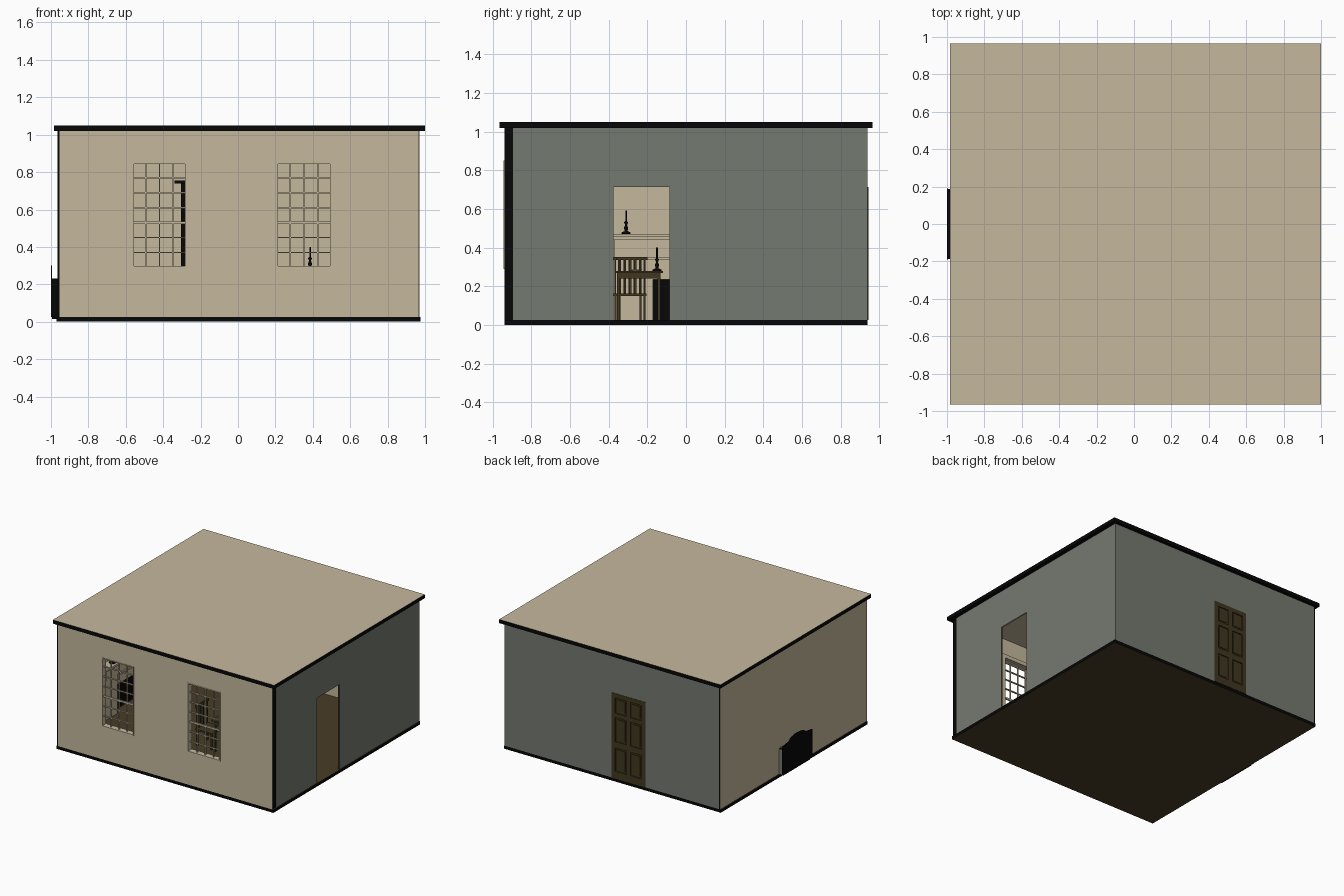
import bpy, bmesh, math
from mathutils import Vector

if "Cube" in bpy.data.objects:
    bpy.data.objects.remove(bpy.data.objects["Cube"])


def material(name, rgb):
    m = bpy.data.materials.new(name)
    m.diffuse_color = (*rgb, 1)
    m.use_nodes = True
    m.node_tree.nodes["Principled BSDF"].inputs["Base Color"].default_value = m.diffuse_color
    return m


BEIGE = material("warm beige plaster", (0.56, 0.48, 0.335))
SAGE = material("sage grey paint", (0.175, 0.193, 0.162))
BLACK = material("black iron", (0.002, 0.002, 0.002))
FLOOR = material("floor brown", (0.066, 0.046, 0.019))
DOOR = material("door brown", (0.052, 0.038, 0.014))
CREAM = material("cream paint", (0.62, 0.56, 0.45))


def finish(bm, name, mats, rule=None):
    bmesh.ops.recalc_face_normals(bm, faces=bm.faces)
    if rule:
        bm.normal_update()
        for f in bm.faces:
            f.material_index = rule(f.normal, f.calc_center_median())
    me = bpy.data.meshes.new(name)
    bm.to_mesh(me)
    bm.free()
    for m in mats:
        me.materials.append(m)
    ob = bpy.data.objects.new(name, me)
    bpy.context.collection.objects.link(ob)
    return ob


def boxes(name, spans, mats, rule=None):
    """One object made of boxes given as (x0, x1, y0, y1, z0, z1)."""
    bm = bmesh.new()
    for x0, x1, y0, y1, z0, z1 in spans:
        vs = bmesh.ops.create_cube(bm, size=1)["verts"]
        for v in vs:
            v.co = Vector(((x0 + x1) / 2 + v.co.x * (x1 - x0),
                           (y0 + y1) / 2 + v.co.y * (y1 - y0),
                           (z0 + z1) / 2 + v.co.z * (z1 - z0)))
    return finish(bm, name, mats, rule)


def wall(name, us, zs, holes, place, depth, mats, rule):
    """Grid of cells with holes, placed upright and thickened."""
    bm = bmesh.new()
    grid = [[bm.verts.new(place(u, z)) for z in zs] for u in us]
    for i in range(len(us) - 1):
        for j in range(len(zs) - 1):
            if (i, j) not in holes:
                bm.faces.new((grid[i][j], grid[i + 1][j],
                              grid[i + 1][j + 1], grid[i][j + 1]))
    ext = bmesh.ops.extrude_face_region(bm, geom=bm.faces[:], use_keep_orig=True)
    moved = [g for g in ext["geom"] if isinstance(g, bmesh.types.BMVert)]
    bmesh.ops.translate(bm, verts=moved, vec=depth)
    return finish(bm, name, mats, rule)


def lathe(name, profile, centre, mat, steps=16):
    bm = bmesh.new()
    vs = [bm.verts.new((r, 0, z)) for r, z in profile]
    es = [bm.edges.new(p) for p in zip(vs, vs[1:])]
    bmesh.ops.spin(bm, geom=vs + es, cent=(0, 0, 0), axis=(0, 0, 1),
                   angle=math.tau, steps=steps)
    bmesh.ops.remove_doubles(bm, verts=bm.verts, dist=1e-5)
    bmesh.ops.translate(bm, verts=bm.verts, vec=centre)
    ob = finish(bm, name, [mat])
    for p in ob.data.polygons:
        p.use_smooth = True
    return ob


BASE, TOP = 0.025, 1.02

# Floor, roof and ceiling
boxes("floor", [(-0.97, 0.975, -0.94, 0.94, 0, BASE)], [FLOOR, BLACK],
      lambda n, c: 1 if abs(n.z) < 0.5 else 0)
boxes("roof", [(-0.985, 1.0, -0.965, 0.965, TOP, 1.05)], [BEIGE, BLACK],
      lambda n, c: 0 if n.z > 0.5 else 1)
boxes("ceiling", [(-0.955, 0.955, -0.895, 0.93, 1.013, 1.018)], [BEIGE])

# Four walls
wall("front_wall", [-0.955, -0.565, -0.275, 0.205, 0.5, 0.967], [BASE, 0.29, 0.85, TOP],
     {(1, 1), (3, 1)}, lambda u, z: (u, -0.94, z), (0, 0.045, 0), [BEIGE, BLACK],
     lambda n, c: 1 if abs(n.x) > 0.5 and abs(c.x) > 0.9 else 0)
wall("left_wall", [-0.94, -0.17, 0.17, 0.94], [BASE, 0.235, TOP], {(1, 0)},
     lambda u, z: (-0.965, u, z), (0.01, 0, 0), [BEIGE, BLACK],
     lambda n, c: 1 if abs(n.y) > 0.5 else 0)
wall("right_wall", [-0.895, -0.375, -0.085, 0.94], [BASE, 0.713, TOP], {(1, 0)},
     lambda u, z: (0.97, u, z), (-0.012, 0, 0), [BEIGE, SAGE, DOOR],
     lambda n, c: 1 if n.x > 0.5 or c.y > 0.9 else (2 if abs(n.y) > 0.5 and abs(c.y) < 0.5 else 0))
wall("back_wall", [-0.955, -0.295, 0.01, 0.958], [BASE, 0.715, TOP], {(1, 0)},
     lambda u, z: (u, 0.94, z), (0, -0.012, 0), [BEIGE, SAGE],
     lambda n, c: 1 if n.y > 0.5 else 0)

# Sash windows: frame, glazing bars, inner casing
for side, x0, x1 in (("left", -0.565, -0.275), ("right", 0.205, 0.5)):
    z0, z1, f, b = 0.29, 0.85, 0.008, 0.0035
    bars = [(x0, x0 + f, -0.943, -0.895, z0, z1), (x1 - f, x1, -0.943, -0.895, z0, z1),
            (x0, x1, -0.943, -0.895, z0, z0 + f), (x0, x1, -0.943, -0.895, z1 - f, z1)]
    for i in range(1, 4):
        x = x0 + (x1 - x0) * i / 4
        bars.append((x - b, x + b, -0.925, -0.915, z0, z1))
    for j in range(1, 7):
        z = z0 + (z1 - z0) * j / 7
        h = 0.007 if j == 3 else b
        bars.append((x0, x1, -0.926, -0.914, z - h, z + h))
    boxes(side + "_window_sash", bars, [BEIGE])
    boxes(side + "_window_casing",
          [(x0 - 0.035, x0, -0.895, -0.885, z0 - 0.03, z1 + 0.03),
           (x1, x1 + 0.035, -0.895, -0.885, z0 - 0.03, z1 + 0.03),
           (x0, x1, -0.895, -0.885, z1, z1 + 0.03),
           (x0, x1, -0.895, -0.875, z0 - 0.03, z0)], [BEIGE])

# Six-panel back door with its inner casing
dx0, dx1, dz1 = -0.295, 0.01, 0.715
mid = (dx0 + dx1) / 2
parts = [(dx0, dx1, 0.928, 0.934, BASE, dz1)]
for a, c in ((dx0, dx0 + 0.035), (mid - 0.018, mid + 0.018), (dx1 - 0.035, dx1)):
    parts.append((a, c, 0.934, 0.943, BASE, dz1))
rails = ((BASE, 0.085), (0.275, 0.325), (0.52, 0.555), (0.68, dz1))
for a, c in rails:
    parts.append((dx0, dx1, 0.934, 0.943, a, c))
for (_, a), (c, _) in zip(rails, rails[1:]):
    for p, q in ((dx0 + 0.035, mid - 0.018), (mid + 0.018, dx1 - 0.035)):
        parts.append((p + 0.014, q - 0.014, 0.934, 0.939, a + 0.014, c - 0.014))
boxes("back_door", parts, [DOOR])
boxes("back_door_casing", [(dx0 - 0.01, dx0 + 0.015, 0.915, 0.928, BASE, 0.74),
                           (dx1 - 0.015, dx1 + 0.01, 0.915, 0.928, BASE, 0.74),
                           (dx0 - 0.045, dx1 + 0.045, 0.9, 0.928, 0.74, 0.755)], [BLACK])

# Firebox: arched back plate and side cheeks behind the left wall
bm = bmesh.new()
outline = [(-0.19, BASE), (0.19, BASE), (0.19, 0.255), (0.12, 0.265)]
outline += [(0.10 * math.cos(math.pi * i / 8), 0.27 + 0.03 * math.sin(math.pi * i / 8))
            for i in range(9)]
outline += [(-0.12, 0.265), (-0.19, 0.255)]
face = bm.faces.new([bm.verts.new((-1.0, y, z)) for y, z in outline])
ext = bmesh.ops.extrude_face_region(bm, geom=[face], use_keep_orig=True)
bmesh.ops.translate(bm, verts=[g for g in ext["geom"] if isinstance(g, bmesh.types.BMVert)],
                    vec=(0.006, 0, 0))
finish(bm, "fire_back", [BLACK])
boxes("fire_cheeks", [(-0.994, -0.965, s * 0.18 - 0.008, s * 0.18 + 0.008, BASE, 0.23)
                      for s in (-1, 1)] + [(-0.994, -0.965, -0.17, 0.17, 0.015, BASE)],
      [BLACK, SAGE], lambda n, c: 1 if n.y > 0.5 and c.y > 0.18 else 0)

# Mantelpiece
boxes("mantelpiece", [(-0.955, -0.87, -0.42, 0.42, 0.455, 0.472),
                      (-0.955, -0.89, -0.4, 0.4, 0.44, 0.455),
                      (-0.955, -0.92, -0.37, 0.37, 0.345, 0.44),
                      (-0.955, -0.91, -0.22, 0.22, 0.335, 0.35)]
      + [(-0.955, -0.925, min(s * 0.22, s * 0.37), max(s * 0.22, s * 0.37), BASE, 0.345)
         for s in (-1, 1)], [BEIGE])

# Table
tx0, tx1, ty0, ty1 = 0.02, 0.46, -0.37, -0.12
legs = [(x, x + 0.016, y, y + 0.016, BASE, 0.25)
        for x in (tx0 + 0.012, tx1 - 0.028) for y in (ty0 + 0.012, ty1 - 0.028)]
boxes("table", legs + [(tx0, tx1, ty0, ty1, 0.268, 0.28),
                       (tx0 + 0.012, tx1 - 0.012, ty0 + 0.012, ty1 - 0.012, 0.24, 0.268)], [DOOR])

# Candlesticks
stick = [(0, 0), (0.024, 0), (0.024, 0.006), (0.007, 0.014), (0.011, 0.03),
         (0.005, 0.045), (0.011, 0.06), (0.004, 0.065), (0.004, 0.12), (0, 0.12)]
lathe("table_candlestick", stick, (0.385, -0.15, 0.28), BLACK)
lathe("mantel_candlestick", stick, (-0.91, -0.31, 0.472), BLACK)

# Plates on the table
plate = [(0, 0), (0.02, 0), (0.035, 0.007), (0.02, 0.004), (0, 0.004)]
for i, x in enumerate((0.09, 0.2)):
    lathe("plate_%d" % (i + 1), plate, (x, -0.26, 0.28), CREAM)


# Spindle-back chairs
def chair(name, x, y, back):
    w = 0.075
    p = [(x - w, x + w, y - w, y + w, 0.15, 0.162)]
    for sx in (-1, 1):
        for sy in (-1, 1):
            cx, cy = x + sx * (w - 0.01), y + sy * (w - 0.01)
            p.append((cx - 0.006, cx + 0.006, cy - 0.006, cy + 0.006, BASE, 0.15))
    bx = x + back * (w - 0.008)
    for i in range(6):
        cy = y - w + 0.008 + i * (2 * w - 0.016) / 5
        p.append((bx - 0.004, bx + 0.004, cy - 0.004, cy + 0.004, 0.162, 0.335))
    p.append((bx - 0.007, bx + 0.007, y - w - 0.005, y + w + 0.005, 0.335, 0.352))
    boxes(name, p, [DOOR])


chair("left_chair", -0.6, -0.3, -1)
chair("middle_chair", -0.06, -0.28, -1)
